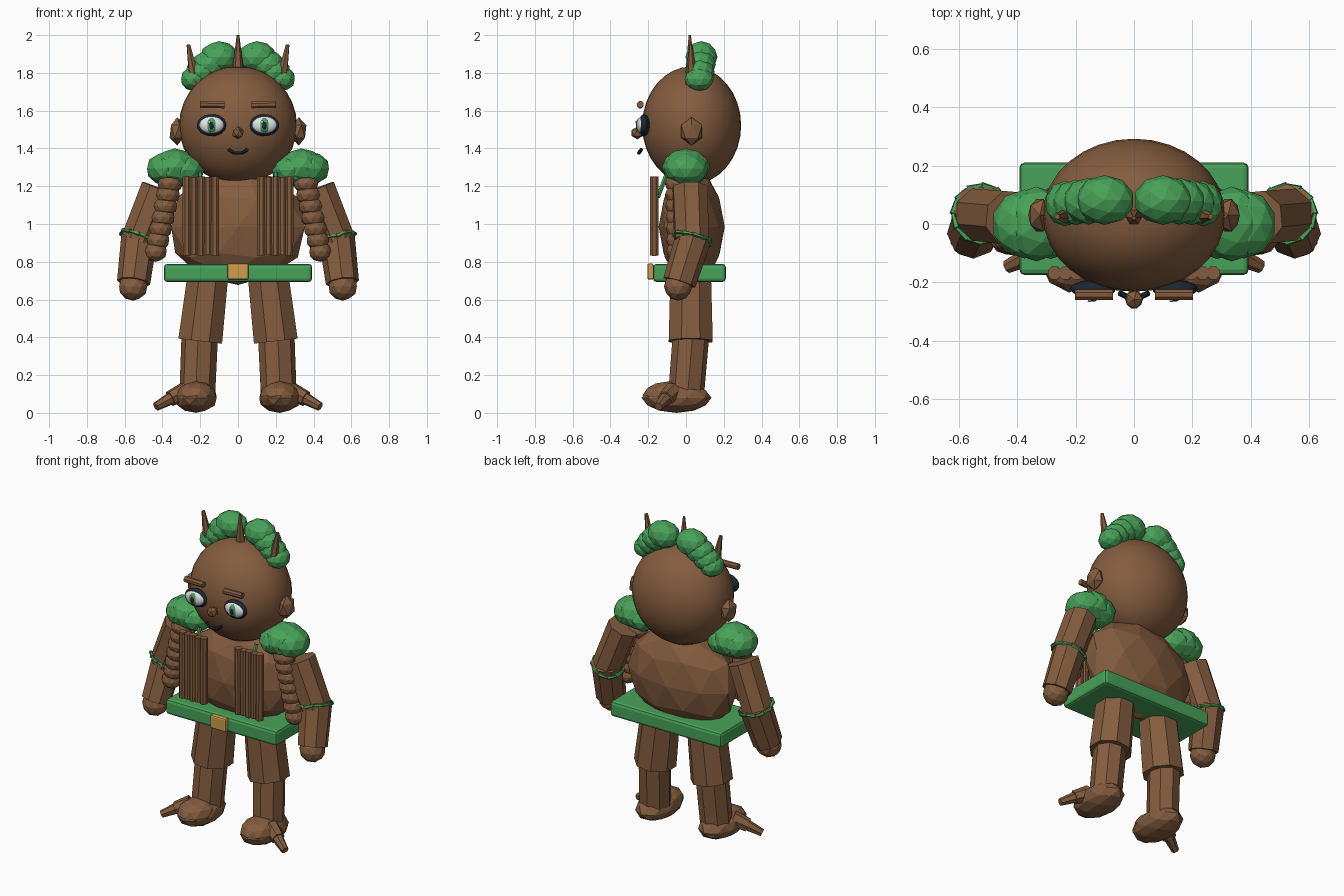
import bpy, bmesh, math, random
from mathutils import Vector, Matrix

if "Cube" in bpy.data.objects:
    bpy.data.objects.remove(bpy.data.objects["Cube"])

random.seed(4)


def mat(name, rgb):
    m = bpy.data.materials.new(name)
    m.diffuse_color = (*rgb, 1)
    m.use_nodes = True
    m.node_tree.nodes["Principled BSDF"].inputs["Base Color"].default_value = m.diffuse_color
    return m


BARK = mat("bark_brown", (0.23, 0.108, 0.05))
LEAF = mat("leaf_green", (0.065, 0.36, 0.10))
GOLD = mat("gold", (0.62, 0.34, 0.075))
WHITE = mat("eye_white", (0.8, 0.84, 0.85))
IRIS = mat("iris_green", (0.08, 0.33, 0.10))
DARK = mat("dark_navy", (0.012, 0.02, 0.03))


def finish(name, bm, material):
    me = bpy.data.meshes.new(name)
    bm.to_mesh(me)
    bm.free()
    ob = bpy.data.objects.new(name, me)
    bpy.context.collection.objects.link(ob)
    me.materials.append(material)
    return ob


def place(c, s, rot=None):
    r = rot if rot else Matrix.Identity(4)
    return Matrix.Translation(c) @ r @ Matrix.Diagonal((*s, 1))


def blobs(name, items, material, sub=2):
    """Faceted balls given as (centre, radii)."""
    bm = bmesh.new()
    for c, s in items:
        bmesh.ops.create_icosphere(bm, subdivisions=sub, radius=1, matrix=place(c, s))
    return finish(name, bm, material)


def tubes(name, items, material, sides=8):
    """Tapered prisms given as (start, end, start radius, end radius)."""
    bm = bmesh.new()
    for a, b, r1, r2 in items:
        a, b = Vector(a), Vector(b)
        d = b - a
        rot = d.to_track_quat('Z', 'Y').to_matrix().to_4x4()
        turn = Matrix.Rotation(math.pi / sides, 4, 'Z')
        bmesh.ops.create_cone(bm, cap_ends=True, segments=sides, radius1=r1, radius2=r2,
                              depth=d.length, matrix=Matrix.Translation((a + b) / 2) @ rot @ turn)
    return finish(name, bm, material)


def box(name, c, s, material, bevel):
    bm = bmesh.new()
    bmesh.ops.create_cube(bm, size=1, matrix=place(c, s))
    ob = finish(name, bm, material)
    mod = ob.modifiers.new("bevel", 'BEVEL')
    mod.width, mod.segments = bevel, 2
    return ob


def smooth_ball(name, c, s, material, u=24, v=12):
    bm = bmesh.new()
    bmesh.ops.create_uvsphere(bm, u_segments=u, v_segments=v, radius=1, matrix=place(c, s))
    for f in bm.faces:
        f.smooth = True
    return finish(name, bm, material)


# Head, nose and mouth
smooth_ball("head", (0, 0.03, 1.522), (0.312, 0.262, 0.312), BARK, 32, 16)
blobs("nose", [((0, -0.258, 1.482), (0.034, 0.036, 0.034))], BARK, 1)
lips = [(-0.05, -0.236, 1.394), (-0.022, -0.25, 1.376), (0.022, -0.25, 1.376), (0.05, -0.236, 1.394)]
tubes("mouth", [(lips[i], lips[i + 1], 0.01, 0.01) for i in range(3)], DARK, 6)

# Torso and belt
blobs("torso", [((0, 0.03, 0.985), (0.372, 0.175, 0.308))], BARK)
box("belt", (0, 0.018, 0.741), (0.785, 0.385, 0.096), LEAF, 0.018)
box("buckle", (0, -0.188, 0.748), (0.112, 0.034, 0.086), GOLD, 0.01)
tubes("crown_spike_middle", [((0, 0.025, 1.80), (0, 0.02, 2.0), 0.032, 0.007)], BARK, 6)

for s, side in ((1, "left"), (-1, "right")):
    def p(x, y, z):
        return (s * x, y, z)

    # Eye layers: rim, white, iris, pupil, glint
    ex = 0.14
    smooth_ball("eye_rim_" + side, p(ex, -0.222, 1.523), (0.078, 0.03, 0.058), DARK)
    smooth_ball("eye_white_" + side, p(ex, -0.232, 1.524), (0.066, 0.028, 0.046), WHITE)
    smooth_ball("iris_" + side, p(ex, -0.247, 1.523), (0.031, 0.016, 0.039), IRIS, 16, 8)
    smooth_ball("pupil_" + side, p(ex, -0.256, 1.521), (0.015, 0.01, 0.023), DARK, 12, 8)
    smooth_ball("glint_" + side, (s * ex - 0.012, -0.264, 1.54), (0.007, 0.004, 0.008), WHITE, 8, 6)

    # Brow, ear
    tubes("brow_" + side, [(p(0.072, -0.242, 1.63), p(0.202, -0.242, 1.633), 0.019, 0.019)], BARK)
    blobs("ear_" + side, [(p(0.322, 0.03, 1.49), (0.045, 0.065, 0.075))], BARK, 1)

    # Leafy hair and crown spike
    blobs("leaf_hair_" + side, [
        (p(0.10, 0.082, 1.885), (0.102, 0.085, 0.083)),
        (p(0.155, 0.078, 1.845), (0.09, 0.08, 0.075)),
        (p(0.198, 0.074, 1.805), (0.082, 0.078, 0.07)),
        (p(0.236, 0.07, 1.768), (0.068, 0.078, 0.064))], LEAF)
    tubes("crown_spike_" + side, [(p(0.226, 0.03, 1.74), p(0.263, 0.025, 1.95), 0.034, 0.01)], BARK, 6)

    # Leafy shoulder pad
    blobs("shoulder_pad_" + side, [
        (p(0.375, 0, 1.293), (0.112, 0.118, 0.09)),
        (p(0.335, 0, 1.3), (0.12, 0.128, 0.1)),
        (p(0.285, 0, 1.285), (0.11, 0.12, 0.09))], LEAF)

    # Ridged bark panel on the chest with a vine behind it
    tubes("chest_panel_" + side, [
        (p(0.124 + 0.0365 * i, -0.168, 0.832 + 0.004 * (i % 2)),
         p(0.122 + 0.0375 * i, -0.168, 1.252 - 0.004 * (i % 2)), 0.024, 0.024)
        for i in range(5)], BARK, 8)
    tubes("chest_vine_" + side, [(p(0.2, -0.15, 1.14), p(0.2, -0.10, 1.27), 0.013, 0.013)], LEAF, 6)

    # Arm, hand and the beaded braid along it
    tubes("upper_arm_" + side, [(p(0.42, 0.02, 1.19), p(0.528, 0.03, 0.915), 0.098, 0.096)], BARK)
    tubes("forearm_" + side, [(p(0.52, 0.045, 0.945), p(0.553, -0.035, 0.69), 0.097, 0.088)], BARK)
    blobs("hand_" + side, [(p(0.555, -0.042, 0.67), (0.078, 0.075, 0.076))], BARK)
    beads = []
    for i in range(7):
        t = i / 6
        r = 0.068 - 0.008 * t
        beads.append((p(0.36 + 0.075 * t, -0.045, 1.215 - 0.36 * t), (r, r, 0.055)))
    blobs("arm_beads_" + side, beads, BARK)

    # Ragged vine band around the elbow
    ring = []
    for i in range(12):
        a = i * math.tau / 12
        ring.append(p(0.522 + 0.098 * math.cos(a), 0.035 + 0.098 * math.sin(a),
                      0.925 + 0.03 * math.cos(a) - 0.02 * math.sin(a) + random.uniform(-0.012, 0.012)))
    tubes("elbow_vine_" + side, [(ring[i], ring[(i + 1) % 12], 0.012, 0.007) for i in range(12)], LEAF, 5)

    # Leg, foot and toe root
    tubes("thigh_" + side, [(p(0.158, 0.025, 0.74), p(0.2, 0.025, 0.38), 0.116, 0.126)], BARK)
    tubes("shin_" + side, [(p(0.202, 0.027, 0.42), p(0.216, 0.0, 0.09), 0.097, 0.095)], BARK)
    blobs("foot_" + side, [
        (p(0.222, -0.05, 0.08), (0.115, 0.185, 0.08)),
        (p(0.222, -0.09, 0.093), (0.108, 0.14, 0.074))], BARK)
    tubes("toe_root_" + side, [
        (p(0.28, -0.07, 0.115), p(0.36, -0.11, 0.075), 0.05, 0.042),
        (p(0.34, -0.1, 0.085), p(0.435, -0.147, 0.033), 0.036, 0.023)], BARK, 7)
